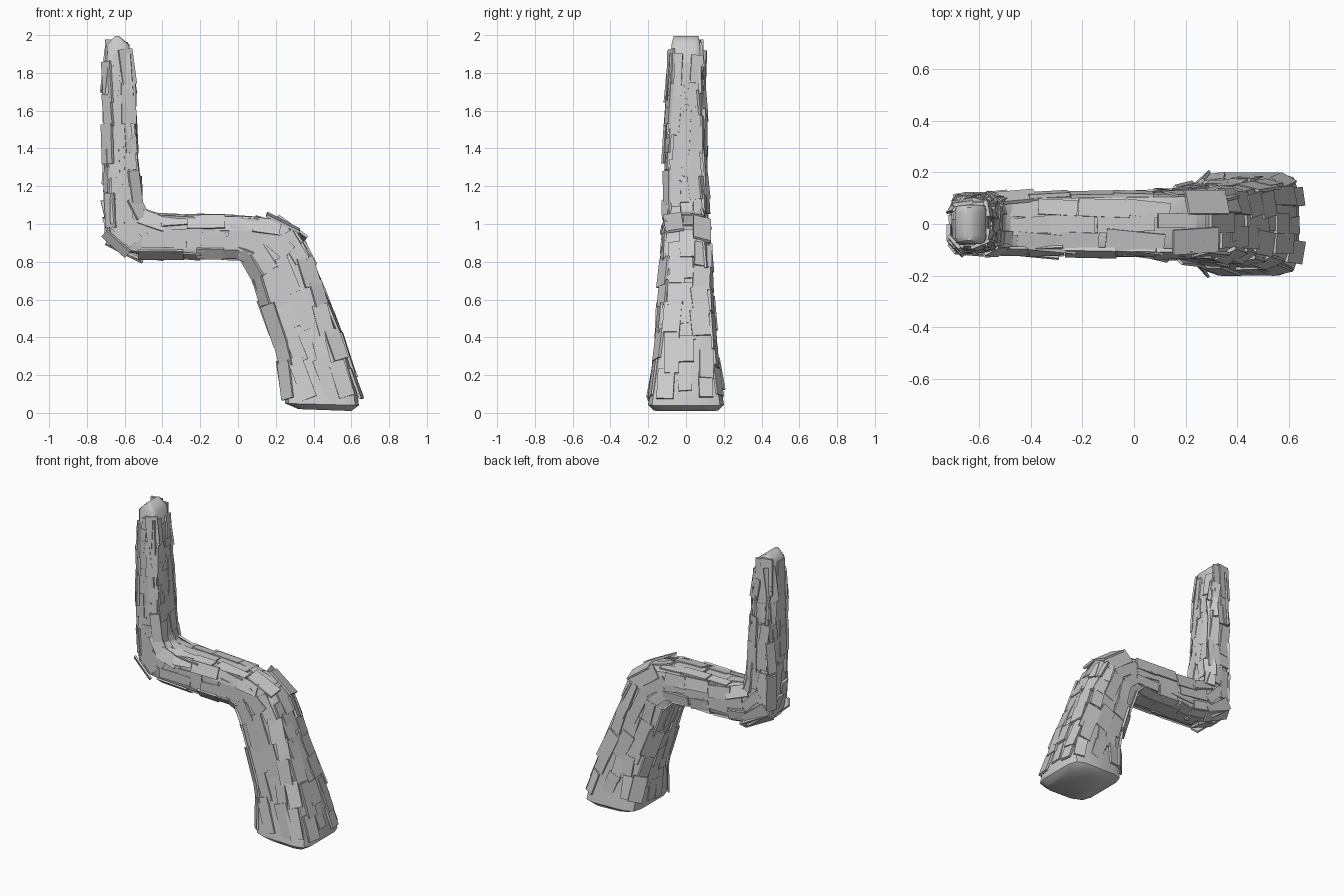
import bpy, bmesh, random
from mathutils import Vector

if "Cube" in bpy.data.objects:
    bpy.data.objects.remove(bpy.data.objects["Cube"])

random.seed(4)

# Trunk stations from base to tip: (left x, z), (right x, z), half depth in y
STATIONS = [
    ((0.32, 0.02), (0.60, 0.01), .17),
    ((0.25, 0.05), (0.64, 0.04), .20),
    ((0.235, 0.15), (0.63, 0.13), .185),
    ((0.225, 0.30), (0.57, 0.34), .155),
    ((0.135, 0.58), (0.45, 0.64), .133),
    ((0.065, 0.77), (0.36, 0.86), .123),
    ((0.02, 0.82), (0.27, 1.0), .118),
    ((-0.05, 0.825), (0.05, 1.03), .115),
    ((-0.25, 0.825), (-0.20, 1.04), .113),
    ((-0.48, 0.83), (-0.44, 1.045), .11),
    ((-0.60, 0.855), (-0.495, 1.07), .11),
    ((-0.68, 0.90), (-0.515, 1.10), .108),
    ((-0.695, 1.10), (-0.525, 1.20), .104),
    ((-0.70, 1.40), (-0.545, 1.40), .098),
    ((-0.70, 1.70), (-0.56, 1.70), .088),
    ((-0.695, 1.95), (-0.575, 1.95), .077),
    ((-0.65, 1.995), (-0.63, 1.995), .065),
]
# Rounded square cross-section, 12 points
QUARTER = [(1, .6), (.9, .9), (.6, 1)]
SECTION = []
for k in range(4):
    for p, q in QUARTER:
        for _ in range(k):
            p, q = -q, p
        SECTION.append((p, q))


def section_point(station, p, q):
    a, b, w = station
    a, b = Vector((a[0], 0, a[1])), Vector((b[0], 0, b[1]))
    return (a + b) / 2 + (b - a) / 2 * p + Vector((0, w * q, 0))


centres = [section_point(s, 0, 0) for s in STATIONS]
dist = [0.0]
for c0, c1 in zip(centres, centres[1:]):
    dist.append(dist[-1] + (c1 - c0).length)
LENGTH = dist[-1]

# Perimeter lengths of the unit section
perim = [0.0]
for i in range(12):
    perim.append(perim[-1] + (Vector(SECTION[(i + 1) % 12]) - Vector(SECTION[i])).length)


def surface(t, u, centre=False):
    """Point on the trunk at length t and perimeter fraction u."""
    t = min(max(t, 0), LENGTH - 1e-5)
    i = max(k for k in range(len(dist) - 1) if dist[k] <= t)
    f = (t - dist[i]) / (dist[i + 1] - dist[i])
    if centre:
        return centres[i].lerp(centres[i + 1], f)
    s = (u % 1.0) * perim[-1]
    j = max(k for k in range(12) if perim[k] <= s)
    g = (s - perim[j]) / (perim[j + 1] - perim[j])
    p, q = Vector(SECTION[j]).lerp(Vector(SECTION[(j + 1) % 12]), g)
    return section_point(STATIONS[i], p, q).lerp(section_point(STATIONS[i + 1], p, q), f)


def finish(bm, name):
    bmesh.ops.recalc_face_normals(bm, faces=bm.faces[:])
    me = bpy.data.meshes.new(name)
    bm.to_mesh(me)
    bm.free()
    ob = bpy.data.objects.new(name, me)
    bpy.context.collection.objects.link(ob)
    return ob


# Bent trunk core
bm = bmesh.new()
rings = [[bm.verts.new(section_point(s, p, q)) for p, q in SECTION] for s in STATIONS]
for r0, r1 in zip(rings, rings[1:]):
    for i in range(12):
        j = (i + 1) % 12
        bm.faces.new((r0[i], r0[j], r1[j], r1[i]))
bm.faces.new(rings[0][::-1])
bm.faces.new(rings[-1])
trunk = finish(bm, "trunk")
bpy.context.view_layer.objects.active = trunk
trunk.select_set(True)
bpy.ops.object.shade_smooth_by_angle(angle=0.9)

# Bark planks laid in staggered columns over the trunk
bm = bmesh.new()


def plank(t, u, length, width):
    centre = surface(t, u)
    along = surface(t + length / 2, u) - surface(t - length / 2, u)
    side = surface(t, u + .03) - surface(t, u - .03)
    span = max(min(along.length, length), .07)
    out = (centre - surface(t, u, True)).normalized()
    # flared planks at the foot follow the slope of the leg above
    if t < .28 and out.x > -.5:
        along = surface(t + .32, u) - surface(t + .05, u)
        span = length
    along.normalize()
    normal = along.cross(side).normalized()
    if normal.dot(out) < 0:
        normal = -normal
    along = (along + normal * random.uniform(-.03, .03)).normalized()
    side = normal.cross(along).normalized()
    twist = random.uniform(-.12, .12)
    along, side = (along + side * twist).normalized(), (side - along * twist).normalized()
    normal = along.cross(side).normalized()
    if normal.dot(out) < 0:
        normal = -normal
    vs = []
    for h in (-.004, .008 + random.uniform(-.003, .004)):
        for a, b in ((-1, -1), (1, -1), (1, 1), (-1, 1)):
            v = centre + along * a * span / 2 + side * b * width / 2 + normal * h
            v.z = max(v.z, .003)
            vs.append(bm.verts.new(v))
    for f in ((0, 1, 2, 3), (4, 5, 6, 7), (0, 1, 5, 4), (1, 2, 6, 5), (2, 3, 7, 6), (3, 0, 4, 7)):
        bm.faces.new([vs[i] for i in f])


COLUMNS = 13
for c in range(COLUMNS):
    t = .13 + random.uniform(0, .07)
    while t < LENGTH - .13:
        length = random.uniform(.13, .24)
        u = (c + random.uniform(-.25, .25)) / COLUMNS
        w = .085 if t < 1.0 else .068
        plank(t, u, length, w * random.uniform(.8, 1.2))
        t += length * .85
finish(bm, "bark_planks")
